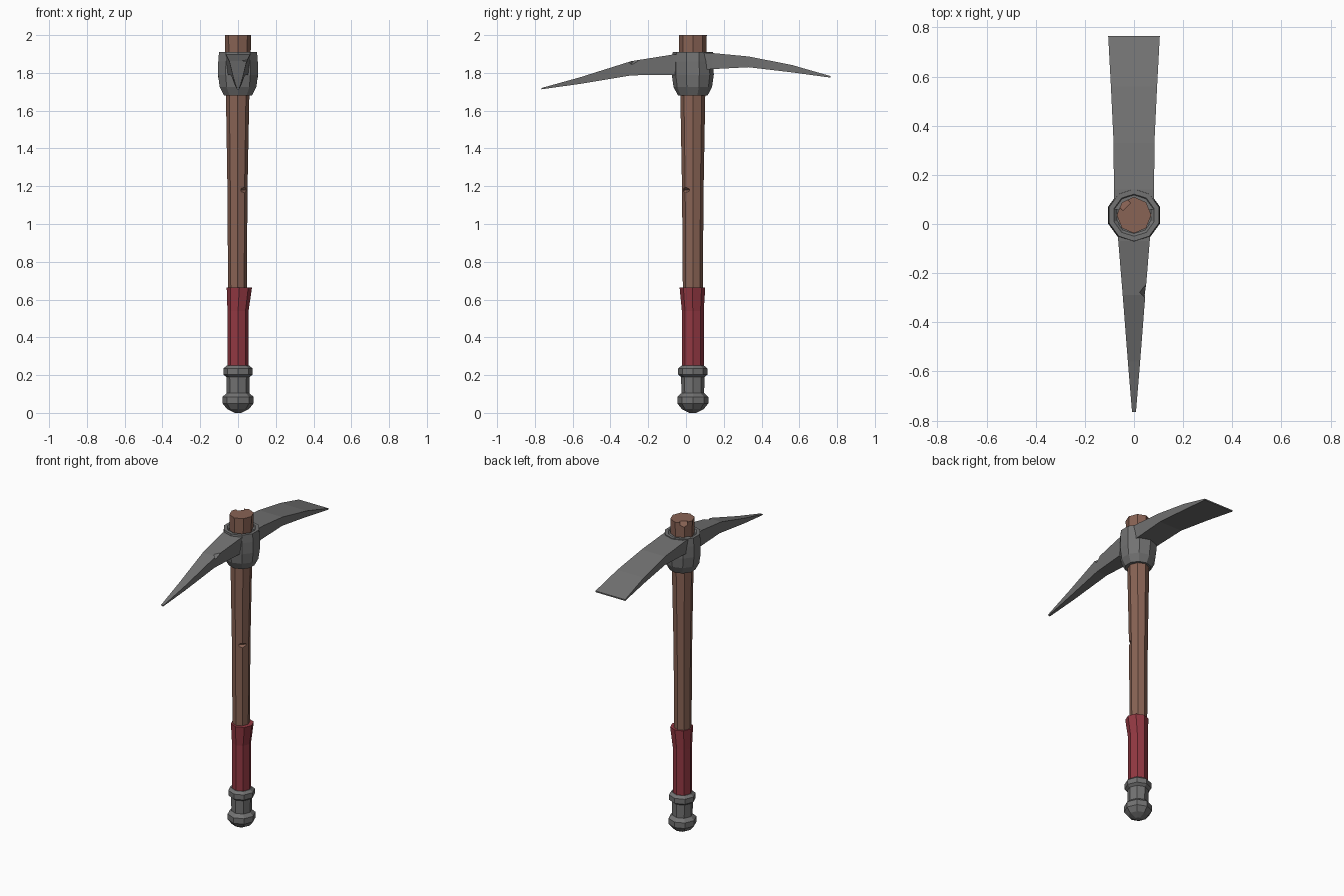
import bpy, bmesh
from math import cos, sin, pi

if "Cube" in bpy.data.objects:
    bpy.data.objects.remove(bpy.data.objects["Cube"])

CY = 0.036  # the shaft axis sits slightly behind the origin


def material(name, rgb):
    m = bpy.data.materials.new(name)
    m.diffuse_color = (*rgb, 1)
    m.use_nodes = True
    m.node_tree.nodes["Principled BSDF"].inputs["Base Color"].default_value = m.diffuse_color
    return m


METAL = material("metal", (0.17, 0.17, 0.17))
WOOD = material("wood", (0.25, 0.125, 0.09))
RED = material("red_wrap", (0.29, 0.04, 0.055))


def loft(name, rings, mat):
    """Bridge a list of point rings and cap both ends."""
    bm = bmesh.new()
    loops = [[bm.verts.new(p) for p in ring] for ring in rings]
    n = len(loops[0])
    for a, b in zip(loops, loops[1:]):
        for i in range(n):
            j = (i + 1) % n
            bm.faces.new((a[i], a[j], b[j], b[i]))
    bm.faces.new(loops[0][::-1])
    bm.faces.new(loops[-1])
    bmesh.ops.recalc_face_normals(bm, faces=bm.faces)
    mesh = bpy.data.meshes.new(name)
    bm.to_mesh(mesh)
    bm.free()
    mesh.materials.append(mat)
    ob = bpy.data.objects.new(name, mesh)
    bpy.context.collection.objects.link(ob)
    return ob


def ring(z, rx, ry=None, cx=0, cy=CY, sides=8):
    ry = ry or rx
    return [(cx + rx * sin(2 * pi * i / sides),
             cy - ry * cos(2 * pi * i / sides), z) for i in range(sides)]


def blade(name, sections):
    """Sections are (y, top z, bottom z, top half width, bottom half width)."""
    return loft(name, [[(-wt, y, t), (wt, y, t), (wb, y, b), (-wb, y, b)]
                       for y, t, b, wt, wb in sections], METAL)


def nick(target, loc, size):
    """Cut a small V-shaped chip out of a corner."""
    bpy.ops.mesh.primitive_cube_add(size=size, location=loc,
                                    rotation=(pi / 4, 0, pi / 4))
    cutter = bpy.context.object
    cutter.name = target.name + "_chip_cutter"
    cutter.hide_render = True
    mod = target.modifiers.new("chip", 'BOOLEAN')
    mod.operation = 'DIFFERENCE'
    mod.object = cutter
    bpy.context.view_layer.objects.active = target
    bpy.ops.object.modifier_apply(modifier=mod.name)
    bpy.data.objects.remove(cutter)


# Wooden shaft, thicker towards the head
handle = loft("handle", [ring(0.3, 0.046, cx=-0.002),
                         ring(0.67, 0.05, 0.053, -0.003),
                         ring(1.18, 0.053, 0.057, -0.003),
                         ring(1.68, 0.062, 0.066, -0.002),
                         ring(2.0, 0.070, 0.074)], WOOD)
nick(handle, (0.045, -0.012, 1.18), 0.04)
nick(handle, (-0.052, 0.092, 2.0), 0.045)

# Red grip with a flared upper end
loft("grip", [ring(0.24, 0.056, 0.058),
              ring(0.54, 0.056, 0.058),
              ring(0.665, 0.067, 0.068, 0.007, 0.034),
              ring(0.665, 0.055, 0.055, 0.002)], RED)

# Pommel: ball, neck and ring
loft("pommel", [ring(z, r) for z, r in (
    (0.0, 0.018), (0.02, 0.058), (0.05, 0.082), (0.085, 0.082), (0.105, 0.060),
    (0.19, 0.062), (0.203, 0.078), (0.235, 0.078), (0.25, 0.060))], METAL)

# Head collar around the shaft
loft("collar", [ring(z, r, sides=10) for z, r in (
    (1.68, 0.078), (1.725, 0.102), (1.79, 0.111), (1.86, 0.110),
    (1.91, 0.106), (1.91, 0.086), (1.895, 0.072))], METAL)

# Pointed pick at the front
pick = blade("pick", [(0.0, 1.90, 1.79, 0.07, 0.06),
                      (-0.07, 1.897, 1.79, 0.064, 0.052),
                      (-0.29, 1.862, 1.787, 0.046, 0.036),
                      (-0.56, 1.777, 1.742, 0.025, 0.020),
                      (-0.765, 1.72, 1.713, 0.008, 0.006)])
nick(pick, (0.05, -0.28, 1.868), 0.035)

# Broad adze at the back
blade("adze", [(0.06, 1.907, 1.815, 0.082, 0.076),
               (0.14, 1.905, 1.82, 0.082, 0.076),
               (0.33, 1.887, 1.83, 0.083, 0.080),
               (0.56, 1.842, 1.803, 0.094, 0.092),
               (0.765, 1.783, 1.775, 0.105, 0.105)])
